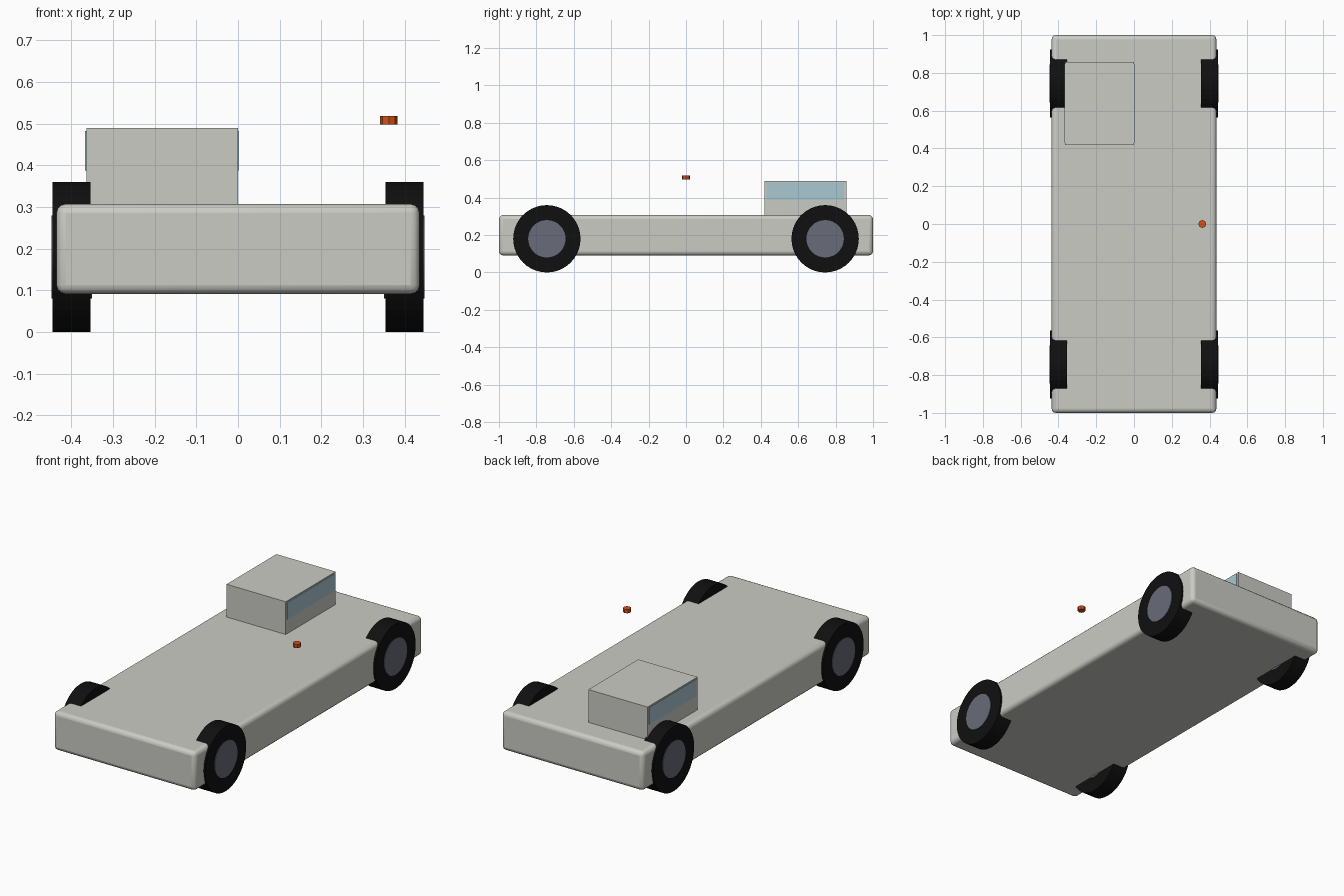
import bpy
from math import pi

cube = bpy.data.objects.get("Cube")
if cube:
    bpy.data.objects.remove(cube)


def material(name, rgb):
    mat = bpy.data.materials.new(name)
    mat.use_nodes = True
    mat.diffuse_color = (*rgb, 1)
    mat.node_tree.nodes["Principled BSDF"].inputs["Base Color"].default_value = (*rgb, 1)
    return mat


paint = material("pale_grey_paint", (0.6, 0.6, 0.56))
rubber = material("black_rubber", (0.005, 0.005, 0.005))
steel = material("blue_grey_steel", (0.14, 0.15, 0.19))
glass = material("pale_blue_glass", (0.4, 0.58, 0.64))
amber = material("orange_lamp", (0.65, 0.08, 0.01))


def box(name, low, high, mat):
    """Box between two opposite corners."""
    centre = [(a + b) / 2 for a, b in zip(low, high)]
    bpy.ops.mesh.primitive_cube_add(size=1, location=centre)
    ob = bpy.context.object
    ob.name = name
    ob.scale = [b - a for a, b in zip(low, high)]
    bpy.ops.object.transform_apply(location=False, rotation=False, scale=True)
    ob.data.materials.append(mat)
    return ob


def cylinder(name, centre, radius, depth, sides, mat, turn=(0, 0, 0)):
    bpy.ops.mesh.primitive_cylinder_add(vertices=sides, radius=radius, depth=depth,
                                        location=centre, rotation=turn)
    ob = bpy.context.object
    ob.name = name
    ob.data.materials.append(mat)
    return ob


# Flat chassis with rounded edges
body = box("body", (-0.436, -1, 0.091), (0.436, 1, 0.307), paint)
bevel = body.modifiers.new("rounded_edges", "BEVEL")
bevel.width = 0.022
bevel.segments = 3
bpy.context.view_layer.objects.active = body
bpy.ops.object.shade_smooth_by_angle(angle=pi / 4)

# Offset cab with a window on each side
box("cab", (-0.364, 0.419, 0.3), (0, 0.857, 0.489), paint)
box("right_window", (-0.367, 0.43, 0.388), (-0.36, 0.846, 0.482), glass)
box("left_window", (-0.004, 0.43, 0.388), (0.003, 0.846, 0.482), glass)

# Wheels, each with a hub slightly proud of the tyre
for end, y in (("front", -0.744), ("rear", 0.744)):
    for side, s in (("left", 1), ("right", -1)):
        cylinder(f"{end}_{side}_tyre", (s * 0.3995, y, 0.18), 0.18, 0.091, 40, rubber, (0, pi / 2, 0))
        cylinder(f"{end}_{side}_hub", (s * 0.3995, y, 0.18), 0.1, 0.097, 32, steel, (0, pi / 2, 0))

# Small warning lamp above the deck
cylinder("warning_lamp", (0.362, 0, 0.508), 0.021, 0.021, 8, amber)
